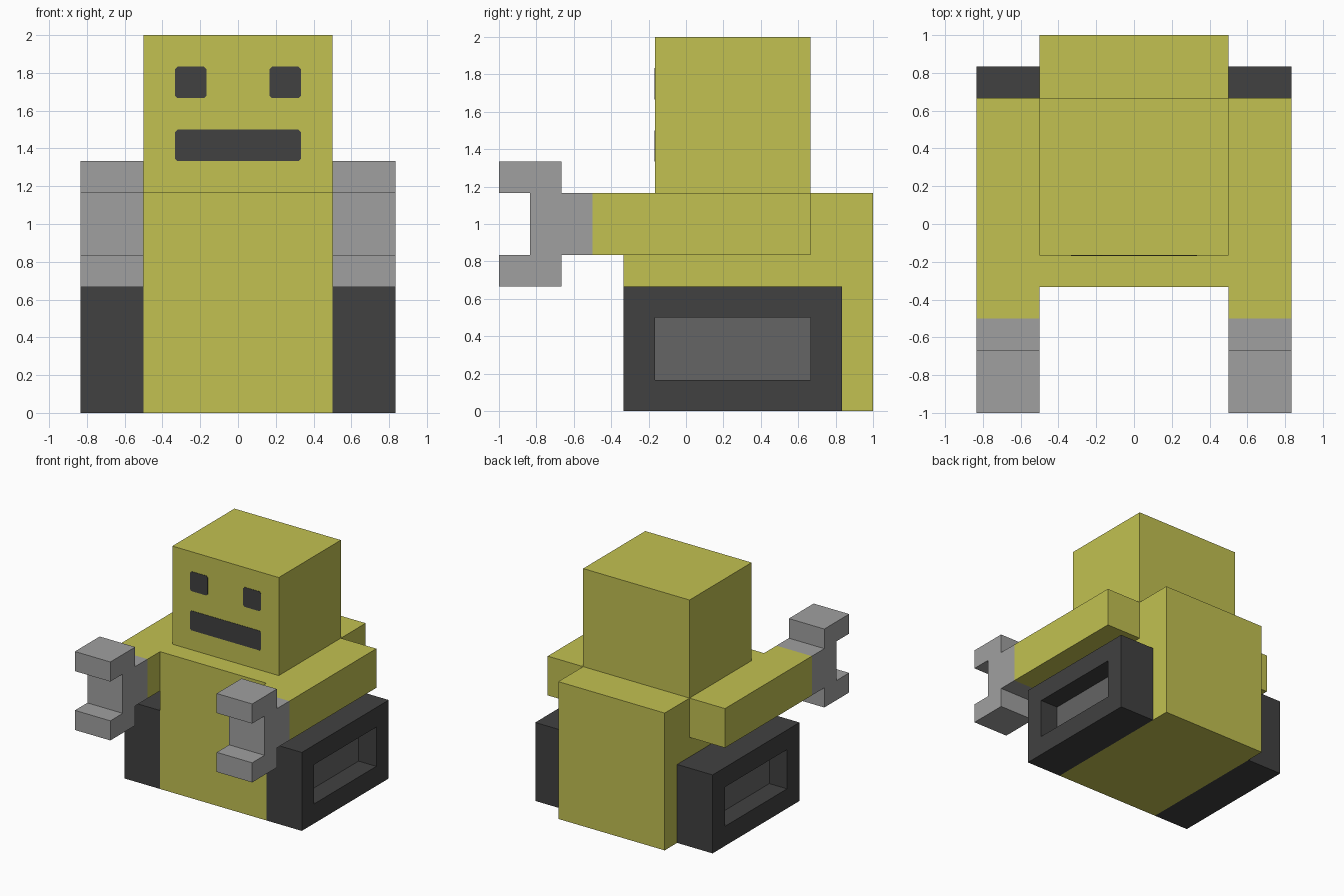
import bpy, bmesh
from mathutils import Vector

cube = bpy.data.objects.get("Cube")
if cube:
    bpy.data.objects.remove(cube, do_unlink=True)

U = 1 / 6  # the model sits on a grid of one sixth


def material(name, rgb):
    lin = [((c / 255 + 0.055) / 1.055) ** 2.4 for c in rgb]
    m = bpy.data.materials.new(name)
    m.use_nodes = True
    m.diffuse_color = (*lin, 1)
    m.node_tree.nodes["Principled BSDF"].inputs["Base Color"].default_value = (*lin, 1)
    return m


YELLOW = material("olive yellow", (194, 193, 81))
LIGHT = material("light grey", (160, 160, 160))
MID = material("medium grey", (101, 101, 101))
DARK = material("dark grey", (65, 65, 65))


def finish(bm, name, *mats):
    bmesh.ops.recalc_face_normals(bm, faces=bm.faces)
    mesh = bpy.data.meshes.new(name)
    bm.to_mesh(mesh)
    bm.free()
    for m in mats:
        mesh.materials.append(m)
    obj = bpy.data.objects.new(name, mesh)
    bpy.context.collection.objects.link(obj)
    return obj


def prism(points, offset):
    """Extrude a closed outline along an offset."""
    bm = bmesh.new()
    face = bm.faces.new([bm.verts.new(p) for p in points])
    new = bmesh.ops.extrude_face_region(bm, geom=[face], use_keep_orig=True)["geom"]
    verts = [v for v in new if isinstance(v, bmesh.types.BMVert)]
    bmesh.ops.translate(bm, verts=verts, vec=offset)
    bmesh.ops.recalc_face_normals(bm, faces=bm.faces)
    return bm


def box(x, y, z):
    """Box from grid ranges."""
    pts = [(x[0] * U, y[i] * U, z[j] * U) for i, j in ((0, 0), (1, 0), (1, 1), (0, 1))]
    return prism(pts, ((x[1] - x[0]) * U, 0, 0))


# Body and head
finish(box((-3, 3), (-2, 6), (0, 7)), "body", YELLOW)
finish(box((-3, 3), (-1, 4), (7, 12)), "head", YELLOW)


# Face plates with slightly clipped corners
def face_plate(name, x0, x1, z0, z1, c=0.013):
    x0, x1, z0, z1 = x0 * U, x1 * U, z0 * U, z1 * U
    outline = [(x0 + c, z0), (x1 - c, z0), (x1, z0 + c), (x1, z1 - c),
               (x1 - c, z1), (x0 + c, z1), (x0, z1 - c), (x0, z0 + c)]
    finish(prism([(x, -U - 0.003, z) for x, z in outline], (0, 0.005, 0)), name, DARK)


face_plate("right_eye", -2, -1, 10, 11)
face_plate("left_eye", 1, 2, 10, 11)
face_plate("mouth", -2, 2, 8, 9)

# Side outline of the open gripper, as (y, z) on the grid
GRIPPER = [(-3, 5), (-3, 7), (-4, 7), (-4, 8), (-6, 8), (-6, 7),
           (-5, 7), (-5, 5), (-6, 5), (-6, 4), (-4, 4), (-4, 5)]

for side, s in (("left", 1), ("right", -1)):
    xr = (3 * s, 5 * s)

    # Arm and gripper
    finish(box(xr, (-3, 4), (5, 7)), side + "_arm", YELLOW)
    finish(prism([(3 * s * U, y * U, z * U) for y, z in GRIPPER], (2 * s * U, 0, 0)),
           side + "_gripper", LIGHT)

    # Track block with a recessed panel on the outer side
    bm = box(xr, (-2, 5), (0, 4))
    outer = max(bm.faces, key=lambda f: f.calc_center_median().x * s)
    bmesh.ops.inset_region(bm, faces=[outer], thickness=U, use_even_offset=True)
    geom = bmesh.ops.extrude_face_region(bm, geom=[outer])["geom"]
    panel = [g for g in geom if isinstance(g, bmesh.types.BMFace)][0]
    bmesh.ops.translate(bm, verts=panel.verts[:], vec=Vector((-s * U, 0, 0)))
    if outer.is_valid:
        bm.faces.remove(outer)
    panel.material_index = 1
    finish(bm, side + "_track", DARK, MID)
